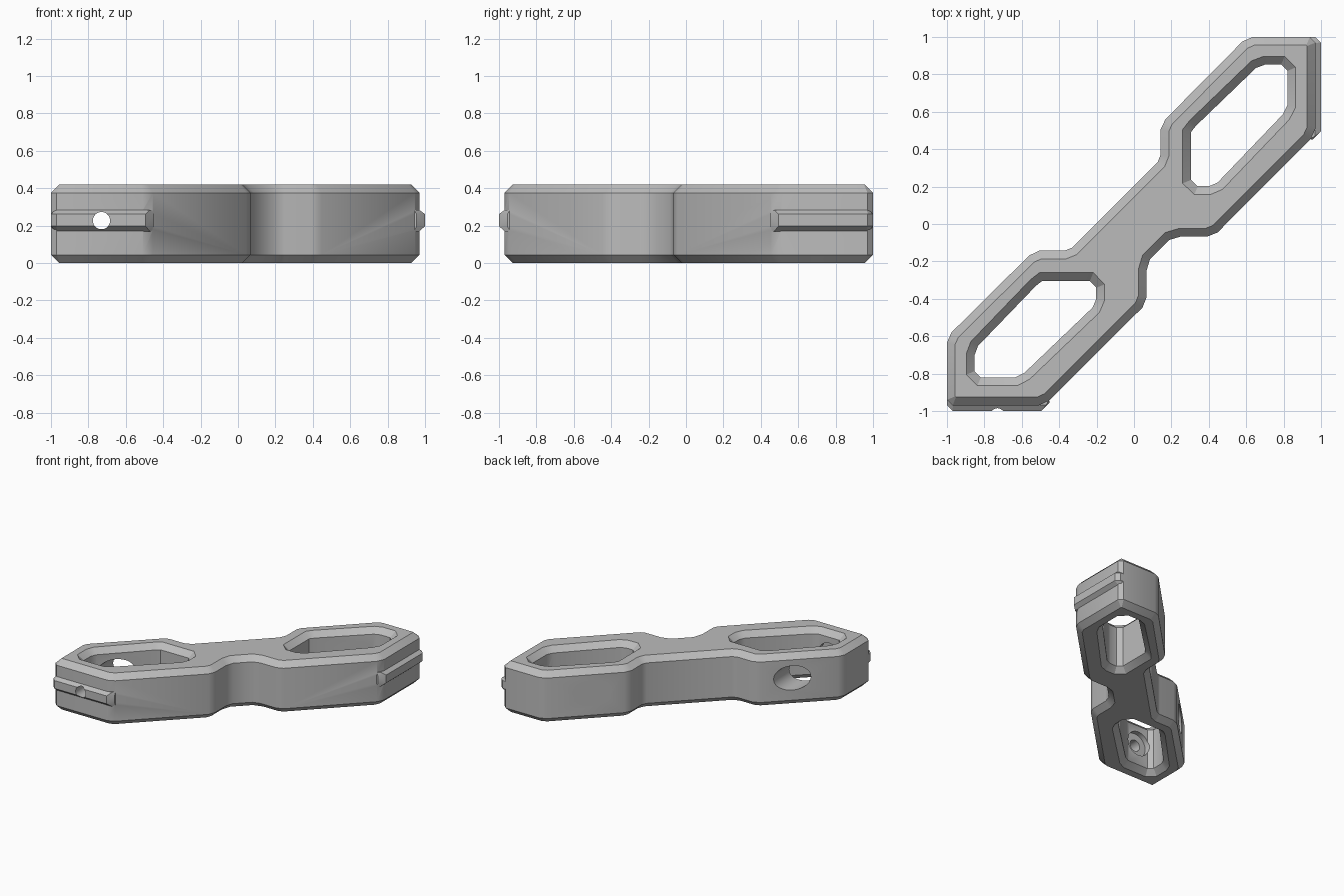
import bpy, bmesh, math
from mathutils import Matrix

if "Cube" in bpy.data.objects:
    bpy.data.objects.remove(bpy.data.objects["Cube"], do_unlink=True)

HEIGHT, BEVEL = 0.42, 0.044
BORE_Y, BORE_Z = 0.73, 0.227

grey = bpy.data.materials.new("plain_grey")
grey.use_nodes = True
grey.diffuse_color = (0.5, 0.5, 0.5, 1)
grey.node_tree.nodes["Principled BSDF"].inputs["Base Color"].default_value = (0.5, 0.5, 0.5, 1)


def swap(p):
    """Mirror across the diagonal y = -x."""
    return (-p[1], -p[0])


def inset(pts, d):
    """Mitred inward offset of a clockwise outline."""
    out = []
    for i, (x, y) in enumerate(pts):
        px, py = pts[i - 1]
        qx, qy = pts[(i + 1) % len(pts)]
        a, b = math.hypot(x - px, y - py), math.hypot(qx - x, qy - y)
        n1 = ((y - py) / a, (px - x) / a)
        n2 = ((qy - y) / b, (x - qx) / b)
        k = d / (1 + n1[0] * n2[0] + n1[1] * n2[1])
        out.append((x + k * (n1[0] + n2[0]), y + k * (n1[1] + n2[1])))
    return out


def finish(name, bm):
    bmesh.ops.recalc_face_normals(bm, faces=bm.faces)
    me = bpy.data.meshes.new(name)
    bm.to_mesh(me)
    bm.free()
    me.materials.append(grey)
    ob = bpy.data.objects.new(name, me)
    bpy.context.collection.objects.link(ob)
    return ob


def loft(name, rings):
    """Closed solid through (outline, z) rings."""
    bm = bmesh.new()
    loops = [[bm.verts.new((x, y, z)) for x, y in pts] for pts, z in rings]
    n = len(loops[0])
    for lo, hi in zip(loops, loops[1:]):
        for i in range(n):
            bm.faces.new((lo[i], lo[(i + 1) % n], hi[(i + 1) % n], hi[i]))
    bm.faces.new(loops[0])
    bm.faces.new(loops[-1])
    return finish(name, bm)


def bore(name, radius, start, end, mirrored):
    """Round cutter along x, or along y on the mirrored end."""
    bm = bmesh.new()
    bmesh.ops.create_cone(bm, cap_ends=True, segments=40, radius1=radius,
                          radius2=radius, depth=end - start)
    bm.transform(Matrix.Translation(((start + end) / 2, BORE_Y, BORE_Z))
                 @ Matrix.Rotation(math.pi / 2, 4, 'Y'))
    if mirrored:
        for v in bm.verts:
            v.co.x, v.co.y = swap(v.co)
    return finish(name, bm)


def combine(target, other, operation):
    mod = target.modifiers.new(other.name, 'BOOLEAN')
    mod.operation, mod.solver, mod.object = operation, 'EXACT', other
    bpy.context.view_layer.objects.active = target
    bpy.ops.object.modifier_apply(modifier=mod.name)
    bpy.data.objects.remove(other, do_unlink=True)


# Chamfered bar: one lobe outline, mirrored to make the other
lobe = [(0.126, 0.33), (0.142, 0.37), (0.142, 0.505), (0.168, 0.56),
        (0.58, 0.976), (0.634, 1), (0.94, 1), (0.97, 0.97), (0.97, 0.51),
        (0.945, 0.455), (0.447, -0.045), (0.393, -0.067), (0.25, -0.067),
        (0.19, -0.085)]
outline = lobe + [swap(p) for p in reversed(lobe)]
small = inset(outline, BEVEL)
body = loft("link_body", [(small, 0), (outline, BEVEL),
                          (outline, HEIGHT - BEVEL), (small, HEIGHT)])

# Window rim, and locating rib at its root and at its tip
rim = [(0.26, 0.217), (0.26, 0.505), (0.297, 0.553), (0.628, 0.872),
       (0.692, 0.896), (0.805, 0.896), (0.864, 0.837), (0.864, 0.623),
       (0.83, 0.558), (0.473, 0.185), (0.41, 0.158), (0.323, 0.158)]
wall, flare = inset(rim, BEVEL), inset(rim, -BEVEL)
rib_tip = [(0.93, 0.999), (0.97, 0.999), (1, 0.97), (1, 0.495), (0.955, 0.452), (0.93, 0.455)]
rib_root = [(0.93, 0.98), (0.94, 0.98), (0.968, 0.968), (0.968, 0.47), (0.94, 0.455), (0.93, 0.457)]

for mirrored in (False, True):
    side = (lambda pts: [swap(p) for p in pts]) if mirrored else (lambda pts: pts)
    # Locating rib on the end face
    rib = loft("rib", [(side(rib_root), 0.17), (side(rib_tip), 0.197),
                       (side(rib_tip), 0.262), (side(rib_root), 0.285)])
    combine(body, rib, 'UNION')
    # Window with chamfered rims
    window = loft("window", [(side(flare), -BEVEL), (side(wall), BEVEL),
                             (side(wall), HEIGHT - BEVEL), (side(flare), HEIGHT + BEVEL)])
    combine(body, window, 'DIFFERENCE')
    # Wide access bore with seat, then narrow bolt hole
    combine(body, bore("access_bore", 0.1, 0.1, 0.86, mirrored), 'DIFFERENCE')
    combine(body, bore("bolt_hole", 0.046, 0.7, 1.2, mirrored), 'DIFFERENCE')

bpy.ops.object.select_all(action='DESELECT')
body.select_set(True)
bpy.context.view_layer.objects.active = body
bpy.ops.object.shade_smooth_by_angle(angle=math.radians(30))
